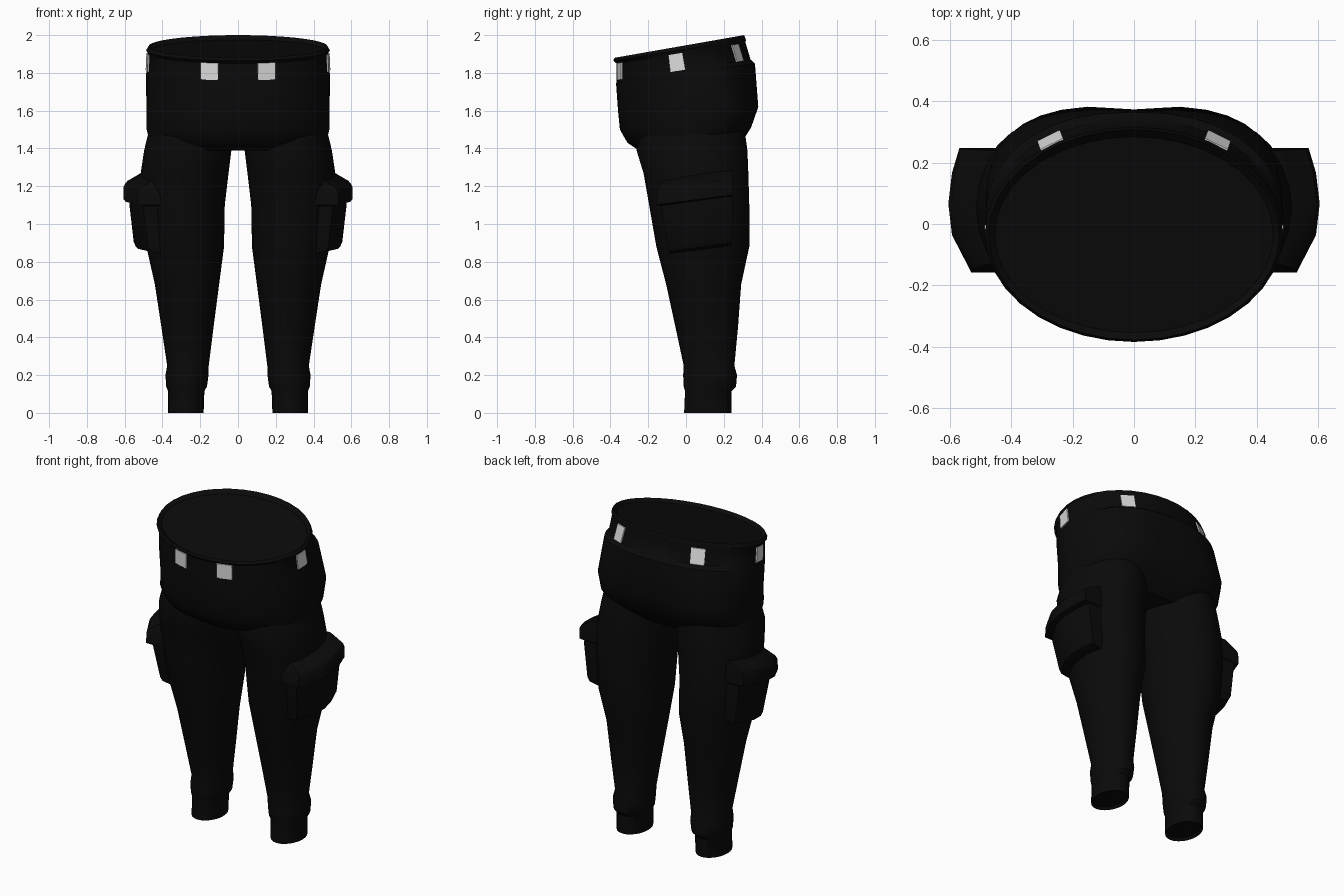
import bpy, bmesh, math
from mathutils import Vector

cube = bpy.data.objects.get("Cube")
if cube:
    bpy.data.objects.remove(cube, do_unlink=True)


def material(name, rgb):
    m = bpy.data.materials.new(name)
    m.use_nodes = True
    m.diffuse_color = (*rgb, 1)
    m.node_tree.nodes["Principled BSDF"].inputs["Base Color"].default_value = (*rgb, 1)
    return m


BLACK = material("black cloth", (0.003, 0.003, 0.003))
PALE = material("pale webbing", (0.7, 0.7, 0.7))


def loft(name, rings, mat, side=1, angle=35):
    """Skin a stack of equal-length rings and cap both ends."""
    bm = bmesh.new()
    loops = [[bm.verts.new((p[0] * side, p[1], p[2])) for p in r] for r in rings]
    n = len(loops[0])
    for a, b in zip(loops, loops[1:]):
        for i in range(n):
            j = (i + 1) % n
            bm.faces.new((a[i], a[j], b[j], b[i]))
    bm.faces.new(loops[0])
    bm.faces.new(loops[-1])
    bmesh.ops.recalc_face_normals(bm, faces=bm.faces[:])
    me = bpy.data.meshes.new(name)
    bm.to_mesh(me)
    bm.free()
    me.materials.append(mat)
    ob = bpy.data.objects.new(name, me)
    bpy.context.collection.objects.link(ob)
    bpy.ops.object.select_all(action="DESELECT")
    ob.select_set(True)
    bpy.context.view_layer.objects.active = ob
    bpy.ops.object.shade_smooth_by_angle(angle=math.radians(angle))
    return ob


# Hips: front z, back z, front y, back y, half width, back squareness, seat cleft
HIPS = [
    (1.865, 1.975, -.355, .285, .455, 2, 0),
    (1.88, 2.0, -.378, .308, .475, 2, 0),
    (1.865, 1.975, -.385, .317, .486, 2, 0),
    (1.85, 1.96, -.368, .315, .478, 2, 0),
    (1.76, 1.87, -.368, .342, .482, 2.1, 0),
    (1.74, 1.85, -.37, .365, .487, 2.3, 0),
    (1.6, 1.62, -.36, .388, .485, 3, .014),
    (1.5, 1.51, -.35, .35, .485, 3, .02),
    (1.43, 1.46, -.31, .32, .47, 2.6, .02),
    (1.39, 1.39, -.25, .24, .38, 2.2, 0),
]


def hip_point(ring, a):
    zf, zb, yf, yb, rx, p, cleft = ring
    c, s = math.cos(a), math.sin(a)
    e = 2 / p if s > 0 else 1
    x = rx * math.copysign(abs(c) ** e, c)
    t = math.copysign(abs(s) ** e, s)
    y = (yf + yb) / 2 + (yb - yf) / 2 * t
    if s > 0:
        y -= cleft * math.exp(-(x / .1) ** 2)
    return Vector((x, y, zf + (zb - zf) * (t + 1) / 2))


def turn(n):
    return [math.tau * i / n for i in range(n)]


loft("hips", [[hip_point(r, a) for a in turn(36)] for r in HIPS], BLACK)

# Leg: z, inner x, outer x, front y, back y
LEG = [
    (1.5, .04, .47, -.24, .31),
    (1.39, .035, .497, -.262, .325),
    (1.27, .05, .515, -.225, .33),
    (1.1, .07, .51, -.195, .335),
    (.88, .074, .485, -.157, .335),
    (.68, .10, .44, -.105, .292),
    (.45, .13, .405, -.055, .275),
    (.25, .155, .375, -.012, .256),
    (.2, .156, .384, -.015, .27),
    (.14, .164, .38, -.012, .265),
    (.115, .178, .37, -.005, .242),
    (0, .182, .37, -.01, .24),
    (.015, .195, .357, .003, .227),
]


def leg_ring(z, x0, x1, y0, y1):
    return [((x0 + x1) / 2 + (x1 - x0) / 2 * math.cos(a),
             (y0 + y1) / 2 + (y1 - y0) / 2 * math.sin(a), z) for a in turn(24)]


def pocket_ring(z, x, y0, y1):
    """Curved outer wall whose back end sits higher than its front."""
    arc = [(0, .075), (.3, .012), (.55, 0), (.8, .012), (1, .036)]
    pts = [(x - d, y0 + (y1 - y0) * t) for t, d in arc] + [(.42, y1), (.40, y0)]
    return [(px, py, z + .13 * (py - .06)) for px, py in pts]


POCKET = [(1.17, .575, -.135, .24), (1.1, .575, -.13, .245),
          (.9, .552, -.095, .245), (.875, .54, -.09, .24), (.862, .485, -.085, .235)]
FLAP = [(1.262, .515, -.12, .24), (1.215, .596, -.145, .245),
        (1.195, .606, -.152, .247), (1.13, .606, -.158, .248), (1.122, .57, -.14, .24)]

for side, word in ((1, "left"), (-1, "right")):
    loft(word + "_leg", [leg_ring(*r) for r in LEG], BLACK, side)
    loft(word + "_cargo_pocket", [pocket_ring(*r) for r in POCKET], BLACK, side, 30)
    loft(word + "_pocket_flap", [pocket_ring(*r) for r in FLAP], BLACK, side, 30)

    # Belt loops: thin plates laid on the waistband
    for place, deg, half in (("front", -71.6, 5.8), ("side", -5, 6.3), ("back", 56, 5.4)):
        rings = []
        for band in (HIPS[3], HIPS[4]):
            a, b = (hip_point(band, math.radians(deg + s * half)) for s in (-1, 1))
            out = (b - a).cross(Vector((0, 0, 1))).normalized()
            rings.append([a - out * .002, b - out * .002, b + out * .007, a + out * .007])
        loft(f"{word}_{place}_belt_loop", rings, PALE, side)
